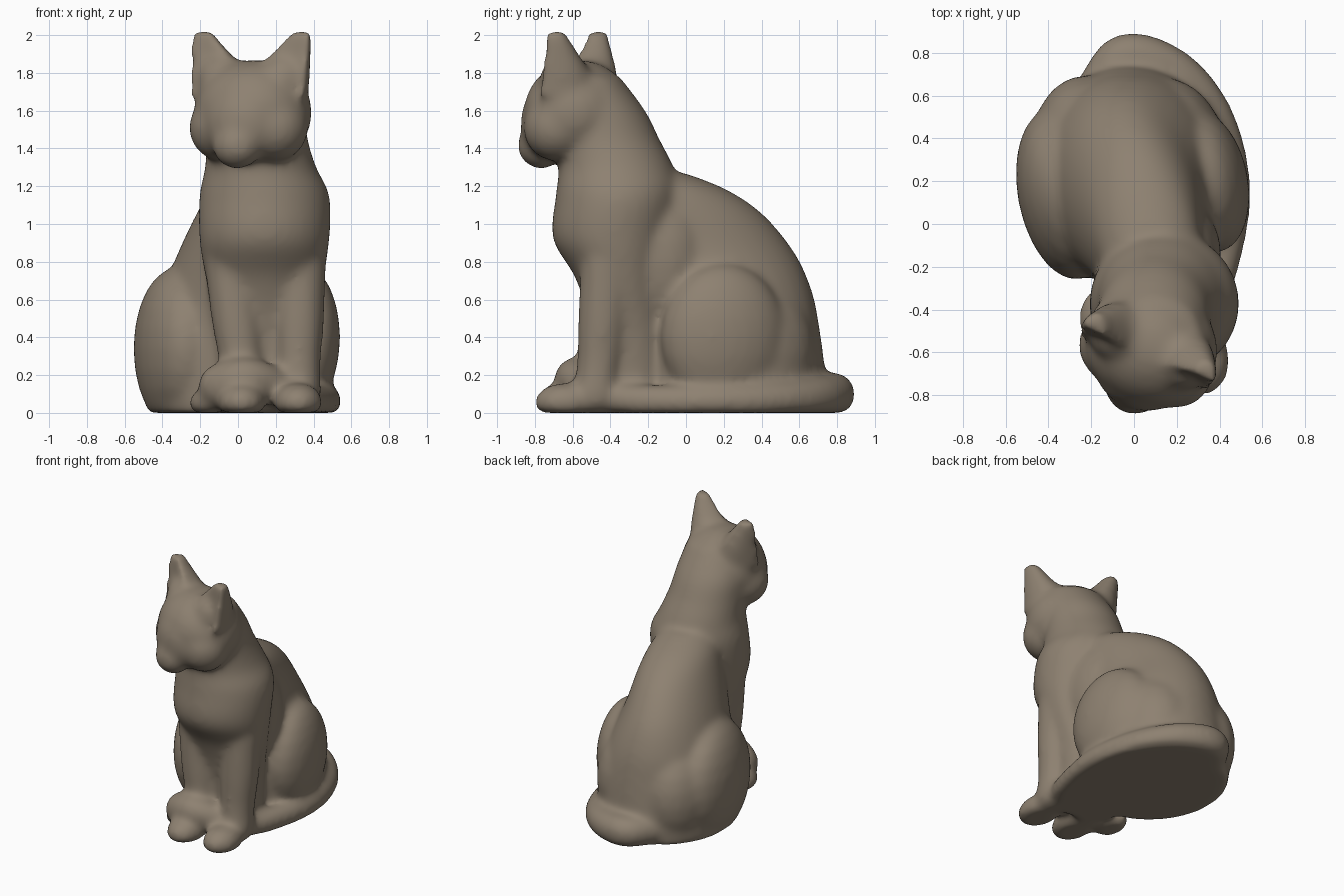
import bpy, bmesh
from math import sin, cos, pi, radians
from mathutils import Vector, Matrix

cube = bpy.data.objects.get("Cube")
if cube:
    bpy.data.objects.remove(cube, do_unlink=True)

bm = bmesh.new()
HEAD_YAW, HIP_YAW = radians(-23), radians(11)


def spline(points, steps):
    """Catmull-Rom interpolation of number tuples."""
    rows = [points[0], *points, points[-1]]
    out = []
    for i in range(1, len(rows) - 2):
        for s in range(steps):
            t = s / steps
            out.append([0.5 * (2 * b + (c - a) * t + (2 * a - 5 * b + 4 * c - d) * t * t
                               + (3 * b - a - 3 * c + d) * t ** 3)
                        for a, b, c, d in zip(*rows[i - 1:i + 3])])
    return out + [list(points[-1])]


def ball(center, radii, yaw=0.0, seg=24):
    m = (Matrix.Translation(center) @ Matrix.Rotation(yaw, 4, 'Z')
         @ Matrix.Diagonal((*radii, 1)))
    made = bmesh.ops.create_uvsphere(bm, u_segments=seg, v_segments=seg // 2, radius=1, matrix=m)
    for v in made["verts"]:
        v.co.z = max(v.co.z, 0.0)


def limb(points, steps=10):
    """Rounded tube through (x, y, z, radius) points."""
    for x, y, z, r in spline(points, steps):
        ball((x, y, z), (r, r, r), seg=16)


def loft(sections, yaw=0.0, front=1.0, seg=32):
    """Skin over level oval sections (z, x, y, half width, half depth)."""
    rings = []
    for z, x, y, rx, ry in spline(sections, 6):
        ring = []
        for k in range(seg):
            a = 2 * pi * k / seg
            px, py = rx * cos(a), ry * sin(a)
            if py < 0:
                py *= front
            ring.append(bm.verts.new((x + px * cos(yaw) - py * sin(yaw),
                                      y + px * sin(yaw) + py * cos(yaw), z)))
        rings.append(ring)
    for low, high in zip(rings, rings[1:]):
        for k in range(seg):
            n = (k + 1) % seg
            bm.faces.new((low[k], low[n], high[n], high[k]))
    bm.faces.new(rings[0][::-1])
    bm.faces.new(rings[-1])


# Rump and back
loft([(0, -.01, .22, .47, .52), (.2, -.01, .22, .48, .52), (.45, 0, .2, .45, .51),
      (.65, 0, .17, .39, .5), (.85, .01, .1, .32, .48), (1.05, .05, -.01, .265, .425),
      (1.18, .08, -.12, .22, .345), (1.27, .1, -.22, .15, .22)], HIP_YAW)

# Flank joining chest and back
ball((.12, -.14, .8), (.29, .3, .44))

# Chest and neck
loft([(0, .14, -.28, .22, .2), (.4, .14, -.29, .25, .21), (.7, .14, -.34, .31, .24),
      (.92, .14, -.385, .345, .32), (1.15, .14, -.36, .345, .33), (1.3, .12, -.37, .295, .305),
      (1.45, .1, -.42, .27, .28), (1.6, .09, -.47, .26, .255), (1.78, .09, -.53, .22, .18)])

# Hips, haunches and hind paw
ball((-.2, .36, .3), (.27, .34, .4), HIP_YAW)
ball((.17, .33, .32), (.27, .36, .4), HIP_YAW)
ball((-.325, .14, .34), (.22, .41, .43), HIP_YAW)
ball((.34, .2, .4), (.195, .34, .39), HIP_YAW)
ball((-.165, -.44, .05), (.095, .14, .085))

# Forelegs and front paws
for hip, foot in ((-.04, .02), (.33, .32)):
    limb([(hip, -.42, .8, .14), ((hip + foot) / 2, -.44, .5, .135),
          (foot, -.46, .25, .12), (foot, -.48, .1, .125)])
    ball((foot, -.64, .055), (.13, .165, .105))

# Tail around the left side, its tip over the right paw
limb([(-.2, .6, .09, .09), (-.05, .775, .1, .115), (.16, .73, .09, .11), (.33, .57, .075, .1),
      (.43, .34, .065, .095), (.455, .1, .06, .093), (.415, -.15, .06, .09),
      (.34, -.36, .075, .09), (.2, -.52, .14, .1), (.04, -.585, .18, .115),
      (-.09, -.53, .14, .125)], 12)

# Head, face, cheeks and ear roots
turn = Matrix.Rotation(HEAD_YAW, 3, 'Z')
middle = Vector((.08, -.57, 1.59))
ball(middle, (.32, .285, .28), HEAD_YAW)
ball(middle + turn @ Vector((0, -.215, -.175)), (.135, .125, .125), HEAD_YAW)
ball(middle + turn @ Vector((0, -.175, -.06)), (.2, .135, .21), HEAD_YAW)
for side in (-1, 1):
    ball(middle + turn @ Vector((side * .15, -.06, -.08)), (.18, .18, .18), HEAD_YAW)
    ball(middle + turn @ Vector((side * .175, .0, .17)), (.135, .14, .14), HEAD_YAW)

# Ears, broad at the root and slightly hollow in front
for side in (-1, 1):
    profile = []
    for up, out, back, wide, deep in ((.08, .15, -.1, .18, .25), (.2, .18, -.08, .155, .22),
                                      (.3, .225, -.065, .115, .165), (.38, .265, -.055, .08, .12),
                                      (.432, .285, -.05, .058, .095)):
        p = middle + turn @ Vector((side * out, back, up))
        profile.append((p.z, p.x, p.y, wide, deep))
    loft(profile, HEAD_YAW, front=-.08)

bmesh.ops.recalc_face_normals(bm, faces=bm.faces)
mesh = bpy.data.meshes.new("seated_cat")
bm.to_mesh(mesh)
bm.free()
cat = bpy.data.objects.new("seated_cat", mesh)
bpy.context.collection.objects.link(cat)

# Fuse the parts into one soft skin
fuse = cat.modifiers.new("fuse", 'REMESH')
fuse.mode = 'VOXEL'
fuse.voxel_size = 0.018
fuse.use_smooth_shade = True
soften = cat.modifiers.new("soften", 'SMOOTH')
soften.factor = 0.5
soften.iterations = 28

# Warm grey clay
clay = bpy.data.materials.new("warm_grey_clay")
clay.use_nodes = True
color = (0.27, 0.22, 0.165, 1)
clay.diffuse_color = color
clay.node_tree.nodes["Principled BSDF"].inputs["Base Color"].default_value = color
mesh.materials.append(clay)
